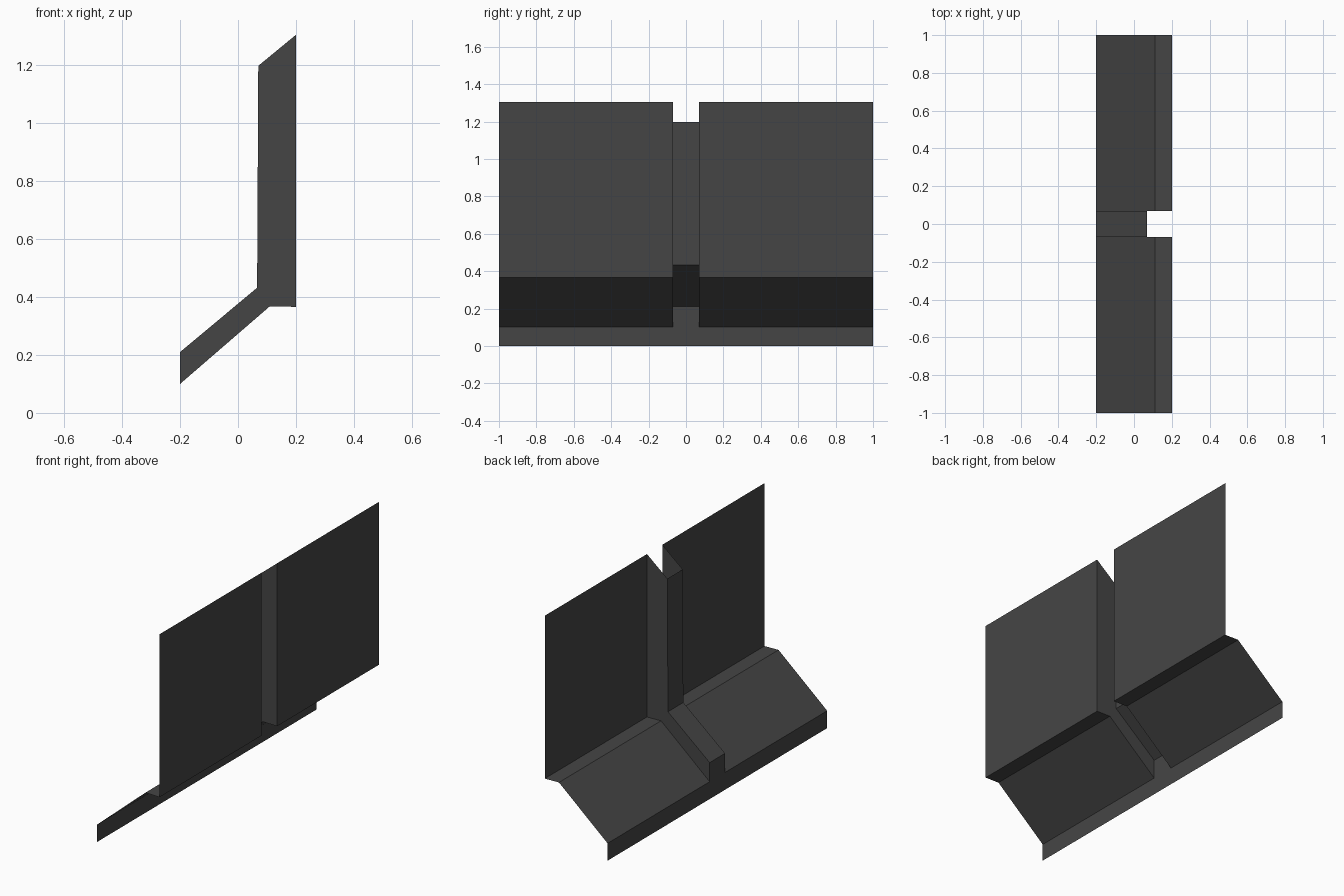
import bpy

if "Cube" in bpy.data.objects:
    bpy.data.objects.remove(bpy.data.objects["Cube"])

HALF = 1.0    # half length along y
RIB = 0.07    # half width of the raised rib

mat = bpy.data.materials.new("dark grey metal")
mat.diffuse_color = (0.06, 0.06, 0.06, 1)
mat.use_nodes = True
mat.node_tree.nodes["Principled BSDF"].inputs["Base Color"].default_value = mat.diffuse_color

# Section outlines as (x, z), from the lower edge to the upper edge
panel = [(-0.2, 0.0), (-0.2, 0.1), (0.11, 0.368), (0.2, 0.366), (0.2, 1.305)]
rib = [(-0.2, 0.0), (-0.2, 0.21), (0.066, 0.432), (0.07, 1.198)]


def make(name, verts, faces, mirror=False):
    mesh = bpy.data.meshes.new(name)
    mesh.from_pydata(verts, [], faces)
    mesh.materials.append(mat)
    obj = bpy.data.objects.new(name, mesh)
    bpy.context.collection.objects.link(obj)
    if mirror:
        m = obj.modifiers.new("mirror", "MIRROR")
        m.use_axis = (False, True, False)
        m.use_clip = False
        m.use_mirror_merge = False
    return obj


def sheet(name, profile, y0, y1, mirror=False):
    """Open bent sheet: the profile swept along y."""
    n = len(profile)
    verts = [(x, y, z) for y in (y0, y1) for x, z in profile]
    faces = [(i, i + 1, n + i + 1, n + i) for i in range(n - 1)]
    return make(name, verts, faces, mirror)


# Wide bent panels on both sides
sheet("side_panel", panel, -HALF, -RIB, mirror=True)

# Raised rib down the middle, open at the back and top
sheet("centre_rib", rib, -RIB, RIB)

# Walls joining the rib to the panels
outline = panel[1:] + rib[:0:-1]
make("rib_wall", [(x, -RIB, z) for x, z in outline],
     [tuple(range(len(outline)))], mirror=True)
